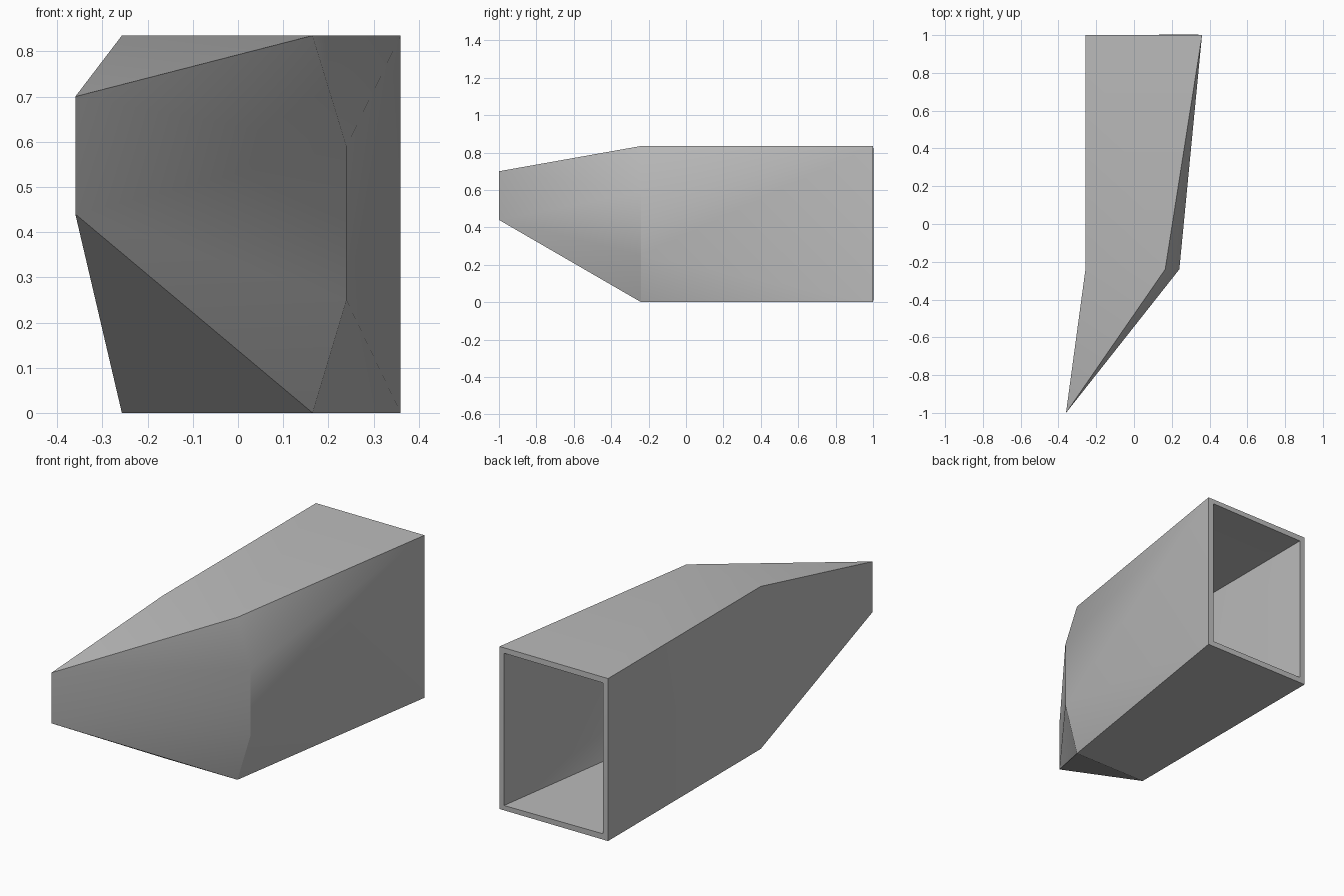
import bpy
import bmesh
import math

default_cube = bpy.data.objects.get("Cube")
if default_cube:
    bpy.data.objects.remove(default_cube, do_unlink=True)

HEIGHT = 0.835
BEND = -0.24      # where the straight duct turns into the wedge nose

# One plain grey for the whole shell
grey = bpy.data.materials.new("plain grey")
grey.use_nodes = True
colour = (0.5, 0.5, 0.5, 1)
grey.diffuse_color = colour
grey.node_tree.nodes["Principled BSDF"].inputs["Base Color"].default_value = colour

# Corner points: nose edge, faceted bend section, open rear section
bm = bmesh.new()
nose_low, nose_high = [bm.verts.new((-0.36, -1, z)) for z in (0.44, 0.7)]
bend = [bm.verts.new((x, BEND, z)) for x, z in (
    (-0.257, 0), (0.165, 0), (0.24, 0.25), (0.24, 0.59), (0.165, HEIGHT), (-0.257, HEIGHT))]
left_low, right_low, side_low, side_high, right_high, left_high = bend
rear_ll, rear_rl, rear_rh, rear_lh = [bm.verts.new((x, 1, z)) for x, z in (
    (-0.257, 0), (0.36, 0), (0.36, HEIGHT), (-0.257, HEIGHT))]

# Wedge nose
for face in ((nose_low, left_low, right_low),
             (nose_low, right_low, side_low),
             (nose_low, side_low, side_high, nose_high),
             (nose_high, side_high, right_high),
             (nose_high, right_high, left_high),
             (nose_low, nose_high, left_high, left_low)):
    bm.faces.new(face)

# Straight duct
for face in ((left_low, rear_ll, rear_rl, right_low),
             (right_low, rear_rl, side_low),
             (side_low, rear_rl, rear_rh, side_high),
             (side_high, rear_rh, right_high),
             (right_high, rear_rh, rear_lh, left_high),
             (left_low, left_high, rear_lh, rear_ll)):
    bm.faces.new(face)

# Close the back to orient the faces, then open it again
back = bm.faces.new((rear_ll, rear_rl, rear_rh, rear_lh))
bmesh.ops.recalc_face_normals(bm, faces=bm.faces[:])
bmesh.ops.delete(bm, geom=[back], context="FACES_ONLY")

mesh = bpy.data.meshes.new("duct_shell")
bm.to_mesh(mesh)
bm.free()
mesh.materials.append(grey)
shell = bpy.data.objects.new("duct_shell", mesh)
bpy.context.collection.objects.link(shell)

# Wall thickness, grown inward so the rear opening gets a thin rim
walls = shell.modifiers.new("walls", "SOLIDIFY")
walls.thickness = 0.03
walls.offset = -1
walls.use_even_offset = True

bpy.ops.object.select_all(action="DESELECT")
shell.select_set(True)
bpy.context.view_layer.objects.active = shell
bpy.ops.object.modifier_apply(modifier=walls.name)
bpy.ops.object.shade_smooth_by_angle(angle=math.radians(30))
